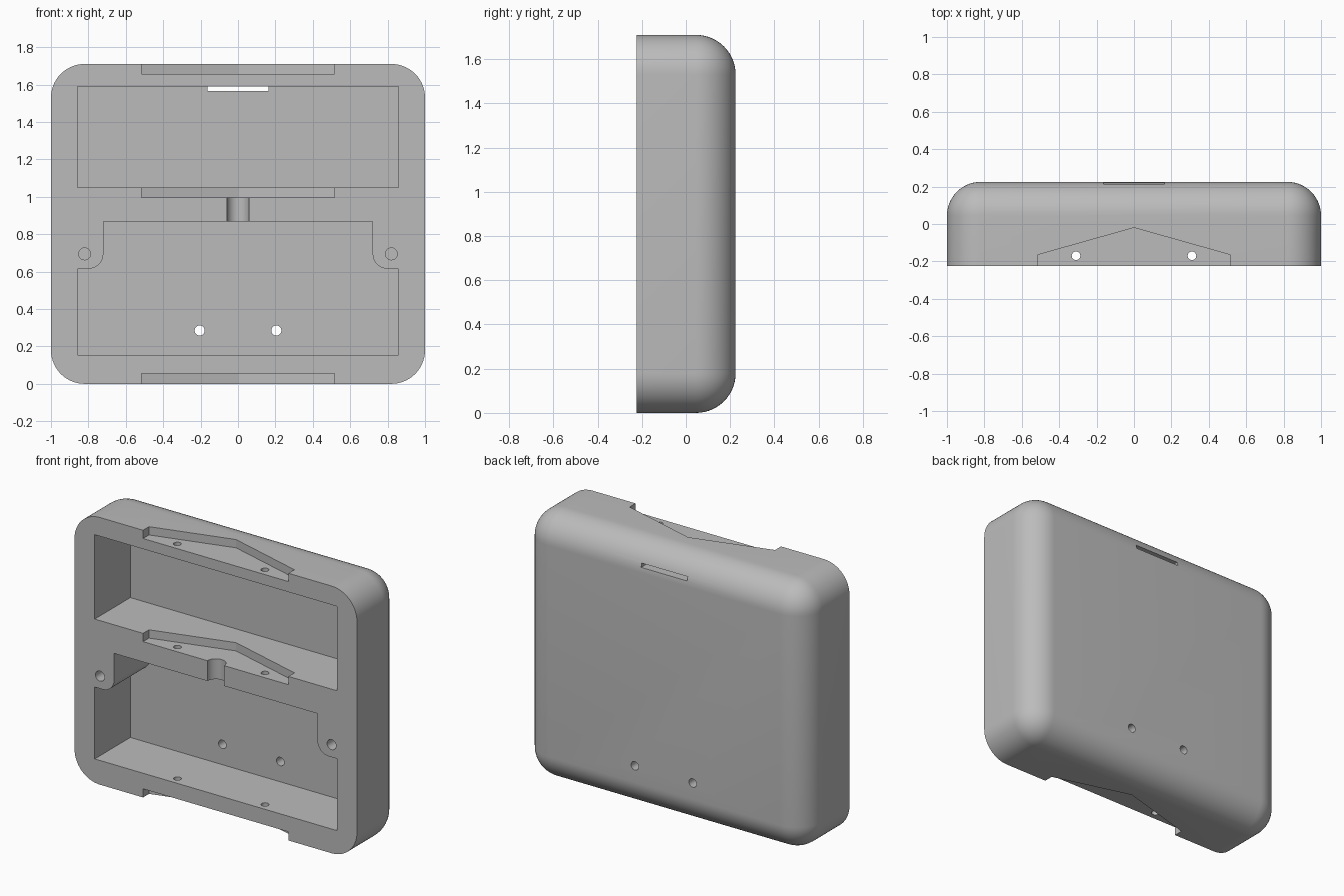
import bpy, bmesh, math
from mathutils import Vector

if "Cube" in bpy.data.objects:
    bpy.data.objects.remove(bpy.data.objects["Cube"])

W, D, H, R = 1.0, 0.225, 1.71, 0.18   # half width, half depth, height, rounding

grey = bpy.data.materials.new("plain grey")
grey.use_nodes = True
colour = (0.5, 0.5, 0.5, 1)
grey.diffuse_color = colour
grey.node_tree.nodes["Principled BSDF"].inputs["Base Color"].default_value = colour


def finish(bm, name):
    bmesh.ops.recalc_face_normals(bm, faces=bm.faces)
    mesh = bpy.data.meshes.new(name)
    bm.to_mesh(mesh)
    bm.free()
    mesh.materials.append(grey)
    obj = bpy.data.objects.new(name, mesh)
    bpy.context.collection.objects.link(obj)
    return obj


def prism(name, points, axis, start, end):
    """Extrude an outline along y (points are x, z) or z (points are x, y)."""
    bm = bmesh.new()
    at = (lambda a, b: (a, start, b)) if axis == "y" else (lambda a, b: (a, b, start))
    face = bm.faces.new([bm.verts.new(at(a, b)) for a, b in points])
    move = Vector((0, end - start, 0)) if axis == "y" else Vector((0, 0, end - start))
    new = bmesh.ops.extrude_face_region(bm, geom=[face])["geom"]
    bmesh.ops.translate(bm, verts=[v for v in new if isinstance(v, bmesh.types.BMVert)], vec=move)
    return finish(bm, name)


def arc(cx, cy, r, a0, a1, n):
    return [(cx + r * math.cos(math.radians(a0 + (a1 - a0) * i / n)),
             cy + r * math.sin(math.radians(a0 + (a1 - a0) * i / n))) for i in range(n + 1)]


def circle(cx, cy, r):
    return arc(cx, cy, r, 0, 360, 32)[:-1]


def rect(x, z0, z1):
    return [(-x, z0), (x, z0), (x, z1), (-x, z1)]


# Rounded case: square front rim, all other edges rounded
bm = bmesh.new()
bmesh.ops.create_cube(bm, size=1)
for v in bm.verts:
    v.co = Vector((v.co.x * 2 * W, v.co.y * 2 * D, (v.co.z + 0.5) * H))
edges = [e for e in bm.edges if max(v.co.y for v in e.verts) > 0]
bmesh.ops.bevel(bm, geom=edges, offset=R, segments=14, profile=0.5, affect="EDGES")
case = finish(bm, "case")

FRONT, FLOOR = -D - 0.1, 0.135
cutters = []

# Upper and lower compartments, the lower one leaving two screw bosses
cutters.append(prism("upper_compartment", rect(0.857, 1.05, 1.59), "y", FRONT, FLOOR))
half = [(0.857, 0.155), (0.857, 0.615)] + arc(0.8, 0.695, 0.08, 270, 180, 10) + [(0.72, 0.867)]
outline = half + [(-x, z) for x, z in reversed(half)]
cutters.append(prism("lower_compartment", outline, "y", FRONT, FLOOR))

# Pointed notches in the top wall, divider and bottom wall
notch = [(-0.515, FRONT), (0.515, FRONT), (0.515, -0.165), (0, -0.02), (-0.515, -0.165)]
for name, z0, z1 in (("top", 1.657, 1.8), ("middle", 0.997, 1.1), ("bottom", -0.1, 0.055)):
    cutters.append(prism(name + "_notch", notch, "z", z0, z1))

# Round groove down the front of the divider
cutters.append(prism("divider_groove", circle(0, -D, 0.06), "z", 0.8, 1.03))

# Paired holes: vertical through the walls, through the back, and blind in the bosses
for s in (-1, 1):
    cutters.append(prism("wall_hole", circle(s * 0.31, -0.17, 0.023), "z", -0.1, H + 0.1))
    cutters.append(prism("back_hole", circle(s * 0.205, 0.285, 0.027), "y", 0, D + 0.1))
    cutters.append(prism("screw_hole", circle(s * 0.82, 0.695, 0.032), "y", FRONT, 0.08))

# Thin slot near the top of the back
cutters.append(prism("back_slot", rect(0.163, 1.565, 1.59), "y", 0, D + 0.1))

# Cut everything, then drop the cutters
bpy.context.view_layer.objects.active = case
case.select_set(True)
for c in cutters:
    c.hide_render = True
    mod = case.modifiers.new(c.name, "BOOLEAN")
    mod.operation, mod.solver, mod.object = "DIFFERENCE", "EXACT", c
    bpy.ops.object.modifier_apply(modifier=mod.name)
    bpy.data.objects.remove(c)

bpy.ops.object.shade_smooth_by_angle(angle=math.radians(30))
